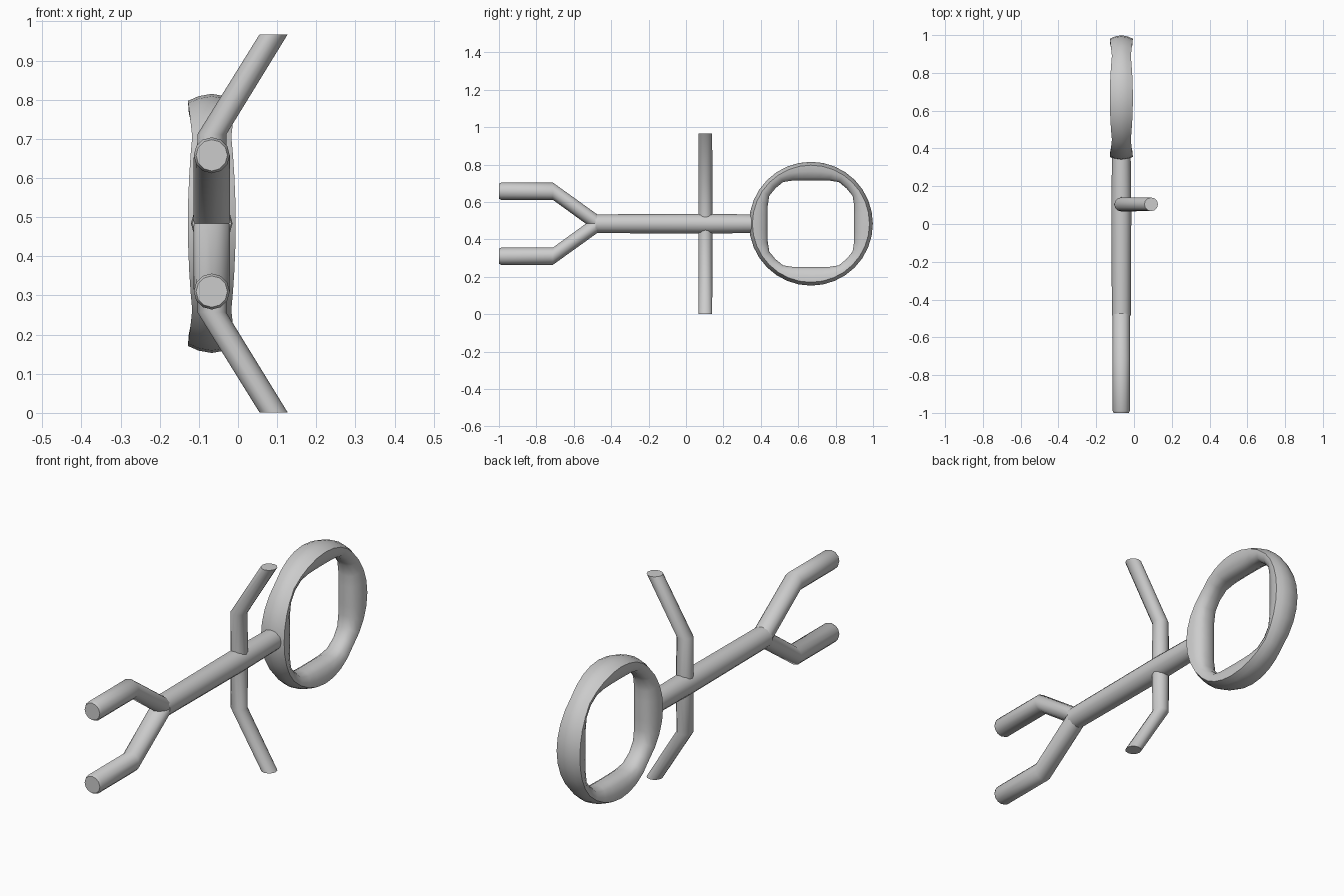
import bpy, bmesh
from math import sin, cos, pi, radians, hypot
from mathutils import Vector

if "Cube" in bpy.data.objects:
    bpy.data.objects.remove(bpy.data.objects["Cube"])

CX, CZ = -0.067, 0.484      # centre line of the flat figure
SIDES = 12


def finish(name, bm, angle):
    bmesh.ops.recalc_face_normals(bm, faces=bm.faces)
    me = bpy.data.meshes.new(name)
    bm.to_mesh(me)
    bm.free()
    ob = bpy.data.objects.new(name, me)
    bpy.context.collection.objects.link(ob)
    bpy.ops.object.select_all(action='DESELECT')
    ob.select_set(True)
    bpy.context.view_layer.objects.active = ob
    bpy.ops.object.shade_smooth_by_angle(angle=radians(angle))
    return ob


def bridge(bm, a, b):
    n = len(a)
    for i in range(n):
        j = (i + 1) % n
        bm.faces.new((a[i], a[j], b[j], b[i]))


def limb(name, path, u, v):
    """Loft parallel round sections; path holds (centre, radius), u and v span the section."""
    bm = bmesh.new()
    rings = []
    for centre, r in path:
        rings.append([bm.verts.new(Vector(centre)
                      + Vector(u) * r * cos(2 * pi * i / SIDES)
                      + Vector(v) * r * sin(2 * pi * i / SIDES)) for i in range(SIDES)])
    for a, b in zip(rings, rings[1:]):
        bridge(bm, a, b)
    bm.faces.new(rings[0])
    bm.faces.new(rings[-1])
    return finish(name, bm, 50)


X, Y, Z = (1, 0, 0), (0, 1, 0), (0, 0, 1)

# torso
limb("torso", [((CX, -0.485, CZ), 0.05), ((CX, 0.1, CZ), 0.053), ((CX, 0.39, CZ), 0.049)], X, Z)

for side, s in (("upper", 1), ("lower", -1)):
    # bent legs with slightly rounded ends
    limb(side + "_leg", [((CX, -0.475, CZ + s * 0.003), 0.047),
                         ((CX, -0.712, CZ + s * 0.174), 0.046),
                         ((CX, -0.988, CZ + s * 0.174), 0.046),
                         ((CX, -1.0, CZ + s * 0.174), 0.040)], X, Z)
    # arms that lean forward past the elbow
    limb(side + "_arm", [((CX, 0.104, CZ), 0.038),
                         ((CX, 0.104, CZ + s * 0.227), 0.037),
                         ((0.091, 0.104, CZ + s * 0.483), 0.036)], X, Y)

# head ring: round outside, squarish hole, thinner at the four diagonals
bm = bmesh.new()
HY, SEG = 0.668, 32
loops = []
for k in range(SEG):
    a = 2 * pi * k / SEG
    t = (a + pi / 4) % (pi / 2) - pi / 4
    ro = 0.331
    ri = min(0.268, 0.231 / cos(t))
    c = cos(2 * t)
    w = 0.050 + 0.011 * c
    th = ro - ri
    section = [(ro, 0), (ro - 0.006, 0.55 * w), (ro - 0.018, w), (ro - 0.5 * th, 0.96 * w),
               (ri + 0.16 * th, 0.74 * w), (ri, 0.35 * w)]
    section += [(r, -x) for r, x in reversed(section[1:])]
    loops.append([bm.verts.new((CX + x, HY + r * cos(a), CZ + r * sin(a))) for r, x in section])
for k in range(SEG):
    bridge(bm, loops[k], loops[(k + 1) % SEG])
finish("head_ring", bm, 50)
